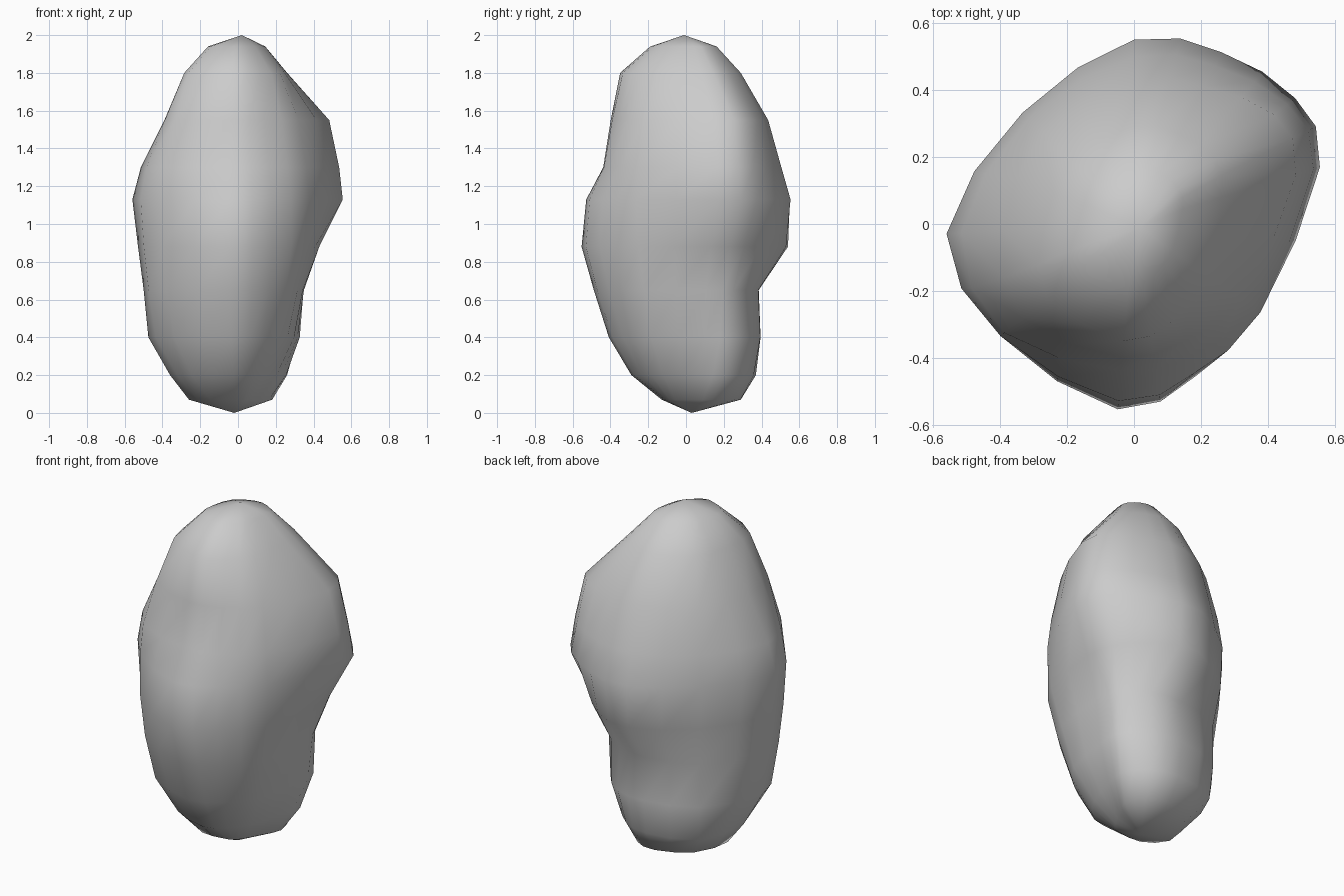
import bpy, bmesh
from math import cos, sin, radians

if "Cube" in bpy.data.objects:
    bpy.data.objects.remove(bpy.data.objects["Cube"])

# Compass angles of the measured radii, then height -> radii
ANGLES = [17, 38, 63, 90, 135, 183, 220, 265, 292, 325]
RINGS = {
    0.07: [.14, .23, .29, .29, .27, .26, .19, .12, .11, .10],
    0.20: [.24, .33, .36, .37, .40, .36, .32, .29, .25, .21],
    0.40: [.33, .40, .41, .395, .42, .475, .44, .41, .36, .32],
    0.65: [.365, .41, .40, .385, .42, .50, .495, .49, .44, .385],
    0.88: [.45, .50, .53, .54, .46, .53, .52, .555, .49, .44],
    1.13: [.58, .61, .575, .55, .47, .56, .52, .53, .48, .46],
    1.30: [.56, .58, .53, .50, .445, .515, .505, .44, .43, .44],
    1.55: [.505, .53, .46, .43, .385, .39, .435, .40, .38, .39],
    1.80: [.27, .31, .30, .29, .265, .27, .34, .35, .31, .27],
    1.94: [.15, .17, .17, .16, .15, .15, .19, .19, .16, .14],
}


def midway(a, b, c, d):
    return (9 * (b + c) - a - d) / 16


def ring_points(z, radii):
    """Measured points with a rounded midpoint between each pair."""
    n = len(radii)
    pts = [(r * cos(radians(a)), r * sin(radians(a))) for a, r in zip(ANGLES, radii)]
    out = []
    for i in range(n):
        quad = [pts[(i + k) % n] for k in (-1, 0, 1, 2)]
        out.append((*pts[i], z))
        out.append((midway(*[q[0] for q in quad]), midway(*[q[1] for q in quad]), z))
    return out


# Boulder: stacked rings skinned together, closed to a point at each end
bm = bmesh.new()
rings = [[bm.verts.new(p) for p in ring_points(z, r)] for z, r in RINGS.items()]
bottom = bm.verts.new((-0.02, 0.03, 0))
top = bm.verts.new((0.02, -0.01, 2))
count = len(rings[0])
for i in range(count):
    j = (i + 1) % count
    for lo, hi in zip(rings, rings[1:]):
        bm.faces.new((lo[i], lo[j], hi[j], hi[i]))
    bm.faces.new((bottom, rings[0][j], rings[0][i]))
    bm.faces.new((top, rings[-1][i], rings[-1][j]))
bmesh.ops.recalc_face_normals(bm, faces=bm.faces)
for f in bm.faces:
    f.smooth = True

mesh = bpy.data.meshes.new("boulder")
bm.to_mesh(mesh)
bm.free()
bpy.context.collection.objects.link(bpy.data.objects.new("boulder", mesh))
